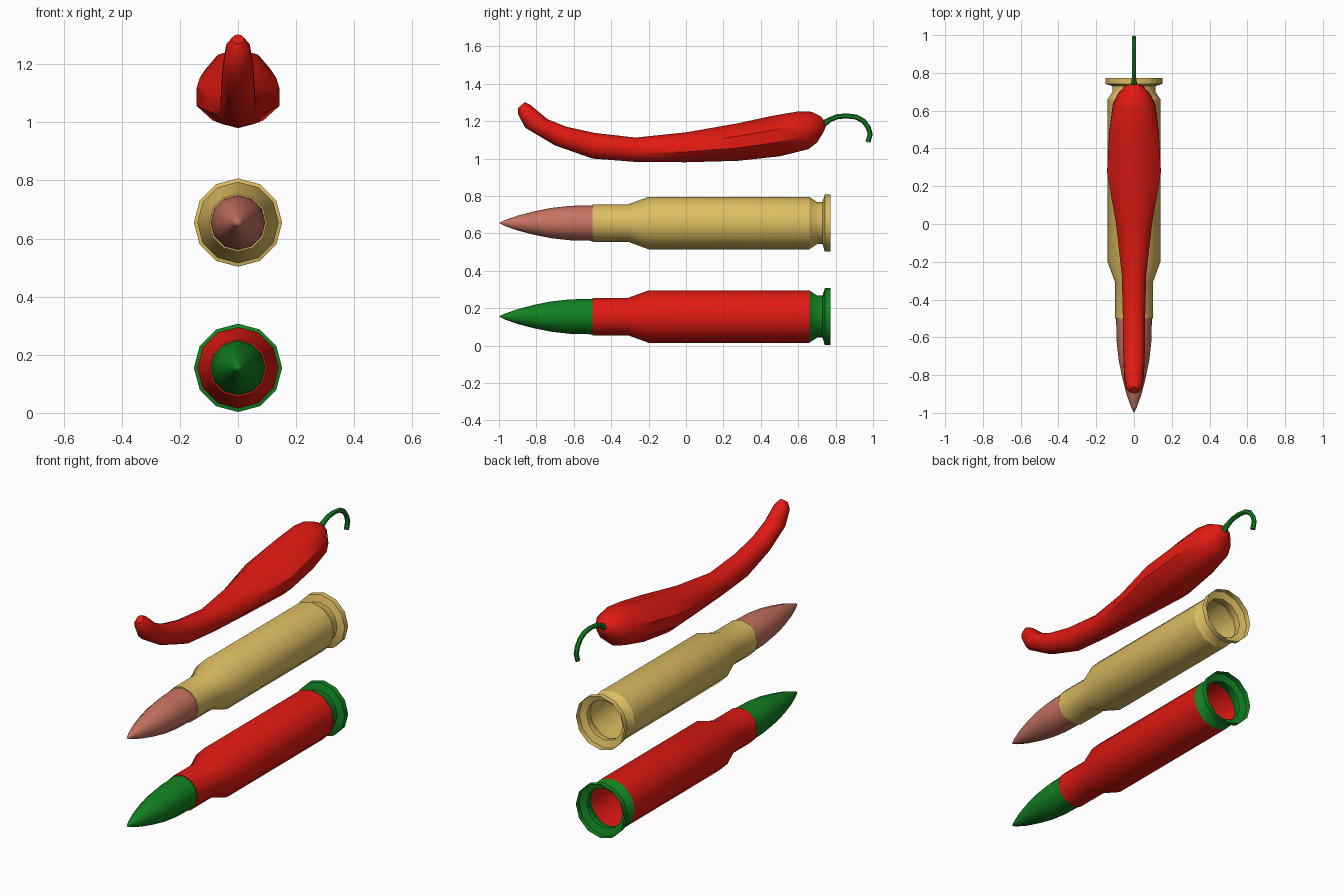
import bpy, bmesh, math
from mathutils import Vector

if "Cube" in bpy.data.objects:
    bpy.data.objects.remove(bpy.data.objects["Cube"])


def material(name, rgb):
    m = bpy.data.materials.new(name)
    m.diffuse_color = (*rgb, 1)
    m.use_nodes = True
    m.node_tree.nodes["Principled BSDF"].inputs["Base Color"].default_value = m.diffuse_color
    return m


RED = material("red", (0.75, 0.01, 0.006))
GREEN = material("green", (0.006, 0.22, 0.016))
BRASS = material("brass", (0.72, 0.51, 0.12))
COPPER = material("copper", (0.57, 0.17, 0.12))


def loft(name, rings, sides, mat, cap_start=False, cap_end=False):
    """Skin rings given as (centre, up half-axis, x half-width)."""
    bm = bmesh.new()
    loops = []
    for c, up, rx in rings:
        loop = []
        for i in range(sides):
            a = math.tau * i / sides
            loop.append(bm.verts.new(c + up * math.cos(a) + Vector((rx * math.sin(a), 0, 0))))
        loops.append(loop)
    for a, b in zip(loops, loops[1:]):
        for i in range(sides):
            j = (i + 1) % sides
            bm.faces.new((a[i], b[i], b[j], a[j]))
    if cap_start:
        bm.faces.new(loops[0])
    if cap_end:
        bm.faces.new(loops[-1][::-1])
    bmesh.ops.remove_doubles(bm, verts=bm.verts, dist=0.0005)
    bmesh.ops.recalc_face_normals(bm, faces=bm.faces)
    me = bpy.data.meshes.new(name)
    bm.to_mesh(me)
    bm.free()
    me.materials.append(mat)
    ob = bpy.data.objects.new(name, me)
    bpy.context.collection.objects.link(ob)
    bpy.ops.object.select_all(action='DESELECT')
    ob.select_set(True)
    bpy.context.view_layer.objects.active = ob
    bpy.ops.object.shade_smooth_by_angle(angle=math.radians(40))
    return ob


def turned(name, profile, z, mat):
    """Revolve (y, radius) points around a lengthwise axis at height z."""
    return loft(name, [(Vector((0, y, z)), Vector((0, 0, r)), r) for y, r in profile], 12, mat)


# Cartridges: pointed bullet, bottlenecked case, grooved open rim
BULLET = [(-1, 0), (-0.97, 0.015), (-0.9, 0.04), (-0.81, 0.063), (-0.72, 0.081),
          (-0.62, 0.092), (-0.495, 0.095)]
CASE = [(-0.5, 0.094), (-0.5, 0.1), (-0.31, 0.1), (-0.2, 0.14), (0.66, 0.14)]
RIM = [(0.66, 0.14), (0.7, 0.113), (0.73, 0.113), (0.742, 0.152), (0.772, 0.152)]

for label, z, tip, body, base in (("brass", 0.655, COPPER, BRASS, BRASS),
                                  ("red", 0.155, GREEN, RED, GREEN)):
    turned(label + "_bullet", BULLET, z, tip)
    turned(label + "_case", CASE, z, body)
    turned(label + "_rim", RIM, z, base)

# Chilli body: each section is (top y, top z, bottom y, bottom z, half width)
SECTIONS = [
    (-0.862, 1.302, -0.898, 1.27, 0.022),
    (-0.83, 1.285, -0.897, 1.235, 0.043),
    (-0.74, 1.21, -0.86, 1.165, 0.055),
    (-0.64, 1.17, -0.7, 1.07, 0.06),
    (-0.49, 1.137, -0.5, 1.0, 0.062),
    (-0.27, 1.112, -0.27, 0.982, 0.068),
    (0.0, 1.14, 0.0, 0.98, 0.1),
    (0.27, 1.187, 0.28, 0.988, 0.15),
    (0.46, 1.228, 0.5, 1.012, 0.138),
    (0.6, 1.252, 0.655, 1.05, 0.118),
    (0.67, 1.25, 0.7, 1.085, 0.09),
    (0.72, 1.225, 0.735, 1.14, 0.052),
    (0.738, 1.205, 0.745, 1.165, 0.022),
]
body = []
for yt, zt, yb, zb, rx in SECTIONS:
    top, bot = Vector((0, yt, zt)), Vector((0, yb, zb))
    body.append(((top + bot) / 2, (top - bot) / 2, rx))
loft("chilli_body", body, 10, RED, True, True)

# Chilli stem: hooked tube following a path
PATH = [(0.725, 1.18), (0.77, 1.208), (0.81, 1.224), (0.86, 1.228), (0.91, 1.222),
        (0.95, 1.2), (0.975, 1.165), (0.985, 1.13), (0.973, 1.088)]
pts = [Vector((0, y, z)) for y, z in PATH]
stem = []
for i, p in enumerate(pts):
    t = (pts[min(i + 1, len(pts) - 1)] - pts[max(i - 1, 0)]).normalized()
    r = 0.02 if i == 0 else 0.0135
    stem.append((p, Vector((0, -t.z, t.y)) * r, r))
loft("chilli_stem", stem, 6, GREEN, True, True)
